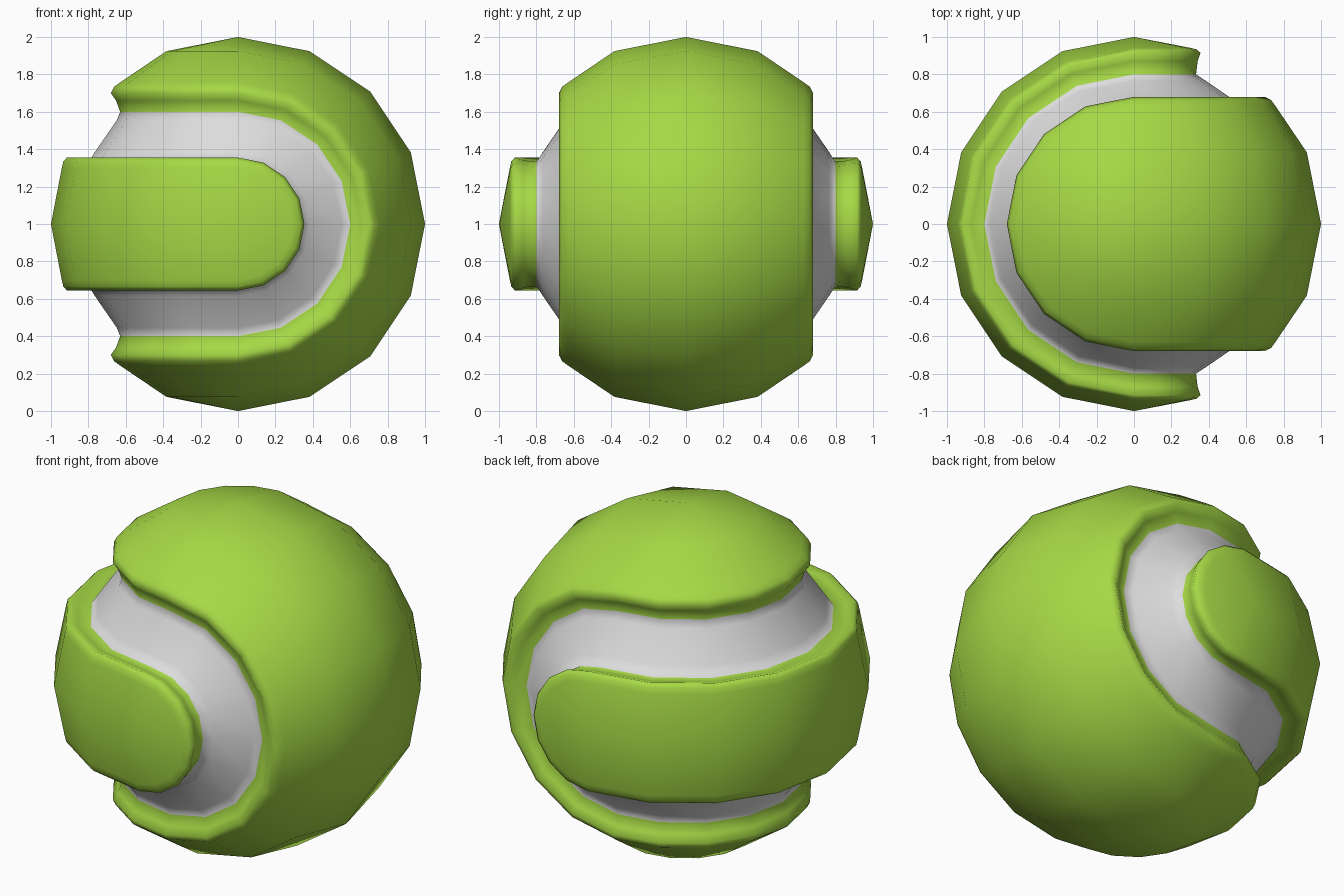
import bpy, bmesh, math

if "Cube" in bpy.data.objects:
    bpy.data.objects.remove(bpy.data.objects["Cube"])


def material(name, rgb):
    m = bpy.data.materials.new(name)
    m.diffuse_color = (*rgb, 1)
    m.use_nodes = True
    m.node_tree.nodes["Principled BSDF"].inputs["Base Color"].default_value = m.diffuse_color
    return m


green = material("felt green", (0.38, 0.69, 0.06))
white = material("seam white", (0.72, 0.72, 0.72))

# Quarter section of the ball in the plane x = 0: (distance along y, height)
small_panel = [(1, 0), (0.942, 0.30), (0.934, 0.335), (0.915, 0.355),
               (0.87, 0.34), (0.80, 0.332)]
seam_floor = [(0.765, 0.385), (0.648, 0.555)]
large_panel = [(0.63, 0.60), (0.652, 0.66), (0.68, 0.70), (0.663, 0.733),
               (0.63, 0.757), (0.383, 0.924), (0, 1)]
profile = small_panel + seam_floor + large_panel
seam_start = len(small_panel) - 1
seam_end = seam_start + len(seam_floor)
STEPS = 8

bm = bmesh.new()
verts = {}


def vert(x, y, z):
    key = (round(x, 4), round(y, 4), round(z, 4))
    if key not in verts:
        verts[key] = bm.verts.new((x, y, z + 1))
    return verts[key]


def right_point(p, side, ang):
    # right half turns about the y axis
    return vert(p[1] * math.sin(ang), side * p[0], p[1] * math.cos(ang))


def left_point(p, side, ang):
    # left half turns about the z axis
    return vert(-p[0] * math.sin(ang), p[0] * math.cos(ang), side * p[1])


# Two half balls turned about crossed axes, so the seam winds around
for point in (right_point, left_point):
    for side in (1, -1):
        for i in range(len(profile) - 1):
            for s in range(STEPS):
                a0, a1 = (math.pi * k / STEPS for k in (s, s + 1))
                corners = [point(profile[i], side, a0), point(profile[i + 1], side, a0),
                           point(profile[i + 1], side, a1), point(profile[i], side, a1)]
                face = bm.faces.new(list(dict.fromkeys(corners)))
                face.smooth = True
                face.material_index = 1 if seam_start <= i <= seam_end else 0

bmesh.ops.recalc_face_normals(bm, faces=bm.faces[:])
mesh = bpy.data.meshes.new("ball")
bm.to_mesh(mesh)
bm.free()
mesh.materials.append(green)
mesh.materials.append(white)
ball = bpy.data.objects.new("ball", mesh)
bpy.context.collection.objects.link(ball)
